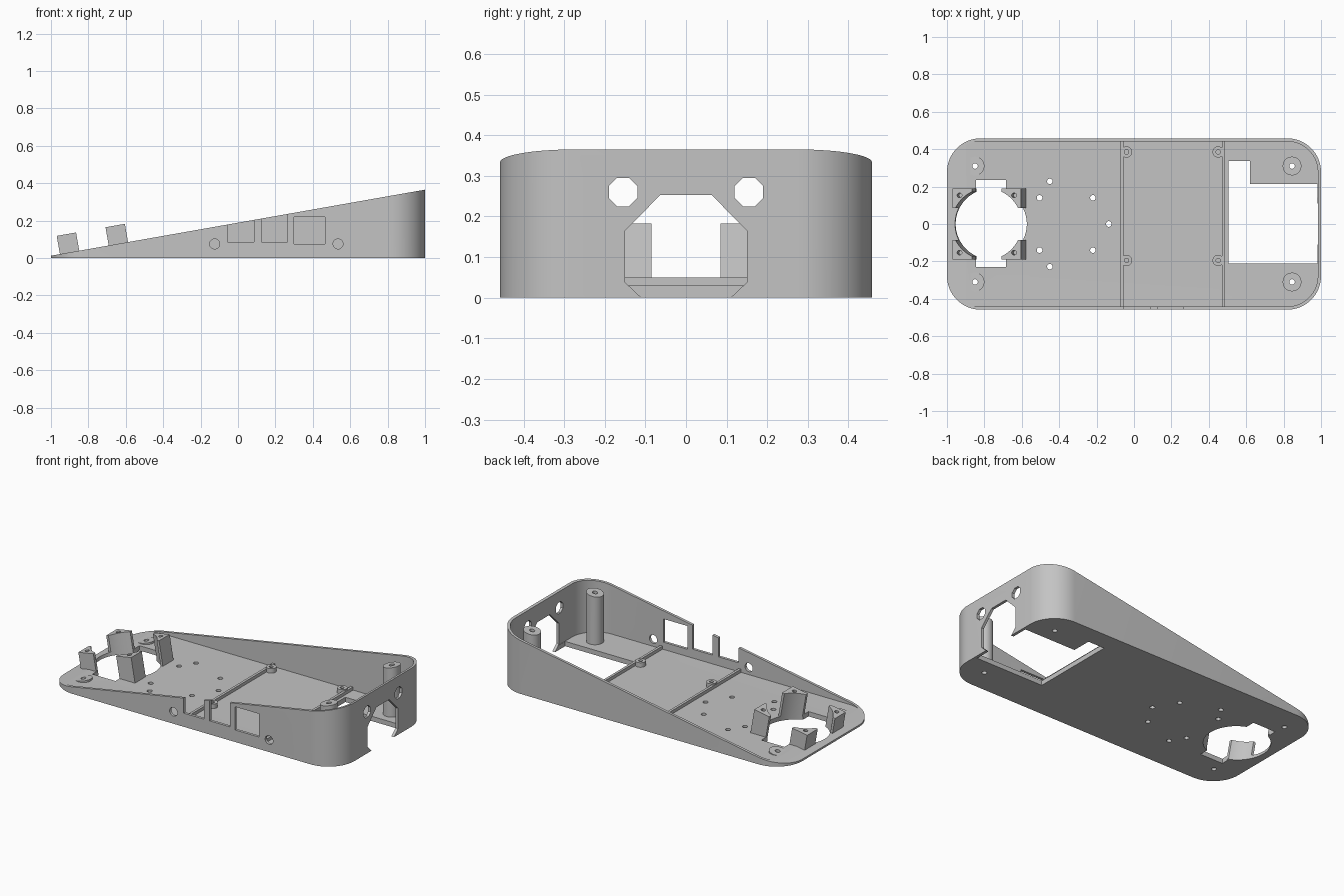
import bpy, bmesh, math
from mathutils import Matrix

if "Cube" in bpy.data.objects:
    bpy.data.objects.remove(bpy.data.objects["Cube"])

SLOPE = 0.1765            # rise of the rim per unit of length
TILT = math.atan(SLOPE)
WALL, FLOOR = 0.017, 0.03

grey = bpy.data.materials.new("light_grey")
grey.diffuse_color = (0.55, 0.55, 0.55, 1)
grey.use_nodes = True
grey.node_tree.nodes["Principled BSDF"].inputs["Base Color"].default_value = grey.diffuse_color

# Extrusion directions: profile (a, b) pushed along c
ALONG_X = Matrix(((0, 0, 1, 0), (1, 0, 0, 0), (0, 1, 0, 0), (0, 0, 0, 1)))
ALONG_Y = Matrix(((1, 0, 0, 0), (0, 0, 1, 0), (0, 1, 0, 0), (0, 0, 0, 1)))
ALONG_Z = Matrix.Identity(4)


def prism(name, pts, c0, c1, mat=ALONG_Z):
    """Extrude a closed 2D profile from c0 to c1."""
    bm = bmesh.new()
    low = [bm.verts.new(mat @ Matrix.Translation((a, b, c0)).translation) for a, b in pts]
    top = [bm.verts.new(mat @ Matrix.Translation((a, b, c1)).translation) for a, b in pts]
    bm.faces.new(low)
    bm.faces.new(top)
    n = len(pts)
    for i in range(n):
        j = (i + 1) % n
        bm.faces.new((low[i], low[j], top[j], top[i]))
    bmesh.ops.recalc_face_normals(bm, faces=bm.faces)
    me = bpy.data.meshes.new(name)
    bm.to_mesh(me)
    bm.free()
    me.materials.append(grey)
    ob = bpy.data.objects.new(name, me)
    bpy.context.collection.objects.link(ob)
    return ob


def rect(a0, a1, b0, b1):
    return [(a0, b0), (a1, b0), (a1, b1), (a0, b1)]


def circle(a, b, r, n=24):
    return [(a + r * math.cos(2 * math.pi * (i + 0.5) / n),
             b + r * math.sin(2 * math.pi * (i + 0.5) / n)) for i in range(n)]


def rounded(hx, hy, r, n=16):
    pts = []
    for k, (sx, sy) in enumerate(((1, 1), (-1, 1), (-1, -1), (1, -1))):
        for i in range(n + 1):
            t = math.pi / 2 * (k + i / n)
            pts.append((sx * (hx - r) + r * math.cos(t), sy * (hy - r) + r * math.sin(t)))
    return pts


def cut(ob, *prism_args):
    """Subtract a prism from an object and discard the cutter."""
    cutter = prism("cutter", *prism_args)
    cutter.hide_render = True
    mod = ob.modifiers.new("cut", 'BOOLEAN')
    mod.operation, mod.solver, mod.object = 'DIFFERENCE', 'EXACT', cutter
    bpy.context.view_layer.update()
    deps = bpy.context.evaluated_depsgraph_get()
    me = bpy.data.meshes.new_from_object(ob.evaluated_get(deps))
    ob.modifiers.clear()
    ob.data = me
    bpy.data.objects.remove(cutter)


def trim_slope(ob, drop=0.0):
    """Remove everything above the sloping rim."""
    def z(x):
        return 0.012 + SLOPE * (x + 1) - drop
    cut(ob, [(-1.2, z(-1.2)), (1.2, z(1.2)), (1.2, 1), (-1.2, 1)], -1, 1, ALONG_Y)


# Tilted frame of the round opening and its brackets
RING = Matrix.Translation((-0.766, 0, 0.03)) @ Matrix.Rotation(-TILT, 4, 'Y')

# Tray shell
tray = prism("tray", rounded(1, 0.458, 0.18), 0, 0.5)
cut(tray, rounded(1 - WALL, 0.458 - WALL, 0.18 - WALL), FLOOR, 0.7)
trim_slope(tray)

# Floor openings: round one with side slots, stepped one at the tall end
cut(tray, circle(0, 0, 0.19, 64), -0.1, 0.1, RING)
cut(tray, rect(-0.845, -0.685, -0.23, 0.235), -0.1, 0.1)
cut(tray, [(0.505, -0.21), (0.982, -0.21), (0.982, 0.215), (0.62, 0.215),
           (0.62, 0.338), (0.505, 0.338)], -0.1, 0.04)

# Small floor holes
for x, y in ((-0.505, 0.14), (-0.505, -0.14), (-0.22, 0.14), (-0.22, -0.14),
             (-0.45, 0.228), (-0.45, -0.228), (-0.135, 0)):
    cut(tray, circle(x, y, 0.015, 16), -0.1, 0.1)

# Tall end wall: large opening and two octagonal holes
cut(tray, [(-0.11, -0.01), (0.11, -0.01), (0.11, 0), (0.15, 0.038), (0.15, 0.165),
           (0.063, 0.253), (-0.063, 0.253), (-0.15, 0.165), (-0.15, 0.038), (-0.11, 0)],
    0.9, 1.1, ALONG_X)
for s in (-1, 1):
    cut(tray, circle(s * 0.155, 0.26, 0.038, 8), 0.9, 1.1, ALONG_X)

# Front wall: two open notches, a window and two round holes
for x0, x1, z0, z1 in ((-0.055, 0.085, 0.085, 0.5), (0.125, 0.265, 0.085, 0.5),
                       (0.3, 0.465, 0.075, 0.22)):
    cut(tray, rect(x0, x1, z0, z1), -0.6, -0.4, ALONG_Y)
for x in (-0.125, 0.535):
    cut(tray, circle(x, 0.075, 0.027, 16), -0.6, -0.4, ALONG_Y)

# Corner screw posts, hollow right through the floor
for x, label in ((-0.85, "low"), (0.845, "tall")):
    for y in (-0.31, 0.31):
        cut(tray, circle(x, y, 0.015, 16), -0.1, 0.1)
        post = prism(label + "_screw_post", circle(x, y, 0.05, 32), 0.005, 0.5)
        trim_slope(post, 0.004)
        cut(post, circle(x, y, 0.015, 16), -0.1, 0.6)

# Cross ribs and small bosses on the floor
for x in (-0.063, 0.478):
    prism("cross_rib", rect(x - 0.008, x + 0.008, -0.445, 0.445), 0.02, 0.05)
for x in (-0.04, 0.45):
    for y in (-0.195, 0.385):
        boss = prism("floor_boss", circle(x, y, 0.03), 0.02, 0.058)
        cut(boss, circle(x, y, 0.012, 12), FLOOR, 0.1)

# Tilted brackets around the round opening
for sx in (-1, 1):
    for sy in (-1, 1):
        xs = sorted((sx * 0.08, sx * 0.185))
        ys = sorted((sy * 0.085, sy * 0.19))
        bracket = prism("bracket", rect(*xs, *ys), -0.06, 0.122, RING)
        cut(bracket, circle(0, 0, 0.19, 64), -0.2, 0.3, RING)
        cut(bracket, circle(sx * 0.148, sy * 0.153, 0.013, 12), 0.06, 0.2, RING)
        cut(bracket, rect(-1.2, 0, -1, 1), -0.5, 0.006)

# Smooth the curved walls, keep the edges sharp
for ob in bpy.context.collection.objects:
    ob.select_set(True)
    bpy.context.view_layer.objects.active = ob
bpy.ops.object.shade_smooth_by_angle(angle=math.radians(30))
